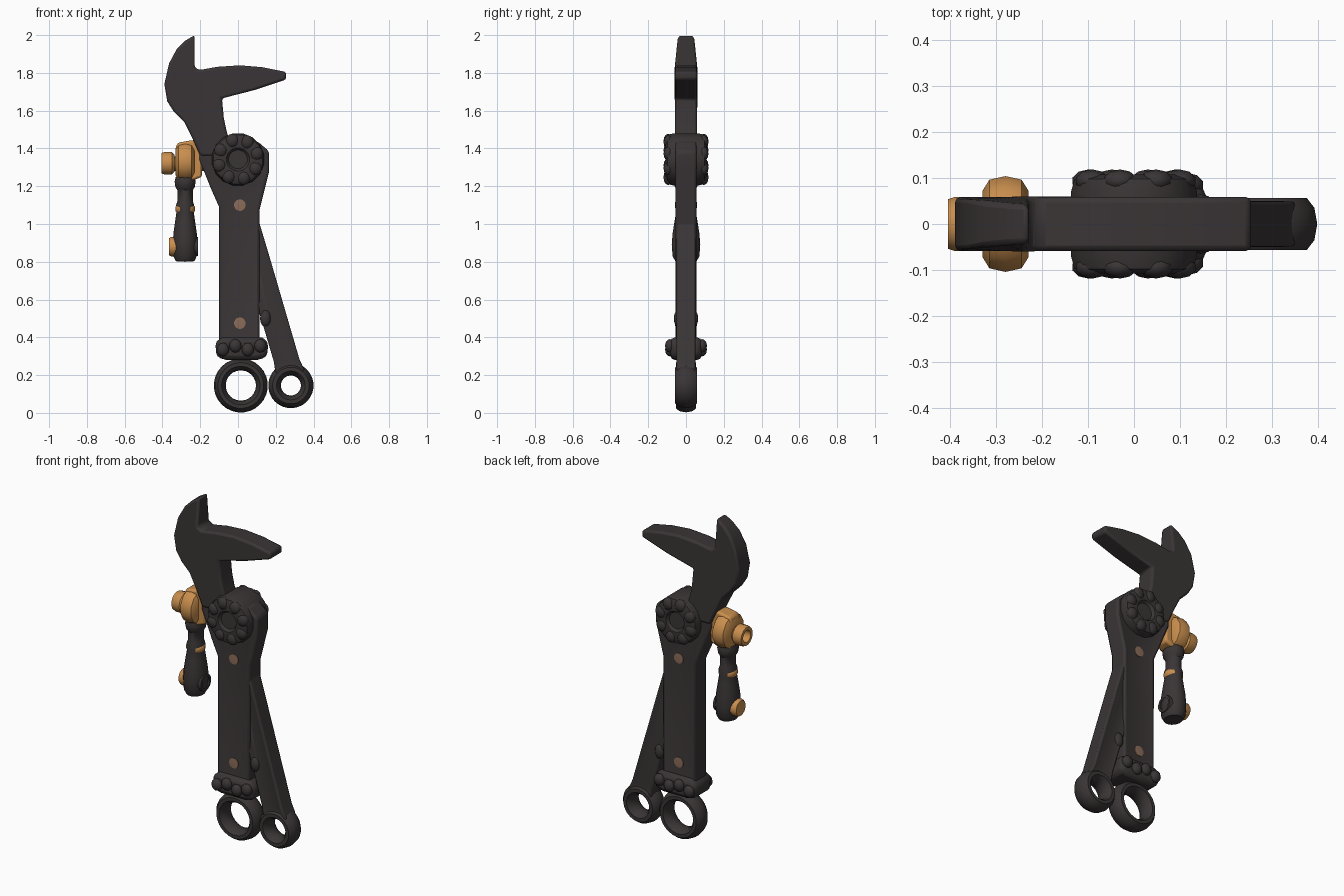
import bpy, bmesh
from math import sin, cos, pi, radians

cube = bpy.data.objects.get("Cube")
if cube:
    bpy.data.objects.remove(cube, do_unlink=True)


def material(name, rgb):
    m = bpy.data.materials.new(name)
    m.use_nodes = True
    m.diffuse_color = (*rgb, 1)
    bsdf = m.node_tree.nodes["Principled BSDF"]
    bsdf.inputs["Base Color"].default_value = (*rgb, 1)
    bsdf.inputs["Roughness"].default_value = 0.7
    return m


IRON = material("dark iron", (0.042, 0.035, 0.036))
BRASS = material("orange brass", (0.58, 0.27, 0.075))
RIVET = material("dull copper", (0.26, 0.15, 0.10))


def finish(name, bm, mat, bevel=0, angle=35):
    bmesh.ops.recalc_face_normals(bm, faces=bm.faces[:])
    mesh = bpy.data.meshes.new(name)
    bm.to_mesh(mesh)
    bm.free()
    mesh.materials.append(mat)
    ob = bpy.data.objects.new(name, mesh)
    bpy.context.collection.objects.link(ob)
    if bevel:
        mod = ob.modifiers.new("soft edges", "BEVEL")
        mod.width, mod.segments, mod.limit_method = bevel, 2, "ANGLE"
        mod.angle_limit = radians(40)
    bpy.ops.object.select_all(action="DESELECT")
    ob.select_set(True)
    bpy.context.view_layer.objects.active = ob
    bpy.ops.object.shade_smooth_by_angle(angle=radians(angle))
    return ob


def plate(name, outline, half, mat, bevel=0.015, panel=0, taper=None):
    """Front outline in x, z pushed through y, with an optional sunken panel."""
    bm = bmesh.new()
    front = [bm.verts.new((x, -half, z)) for x, z in outline]
    back = [bm.verts.new((x, half, z)) for x, z in outline]
    sides = [bm.faces.new(front), bm.faces.new(back[::-1])]
    for i in range(len(outline)):
        j = (i + 1) % len(outline)
        bm.faces.new((front[j], front[i], back[i], back[j]))
    if taper:
        for v in bm.verts:
            v.co.y *= taper(v.co)
    bmesh.ops.recalc_face_normals(bm, faces=bm.faces[:])
    if panel:
        bmesh.ops.inset_individual(bm, faces=sides, thickness=panel, depth=-0.008)
    return finish(name, bm, mat, bevel)


def lathe(name, profile, centre, axis, mat, n=20, closed=False, squash=1):
    """Turn (radius, height) points around an axis."""
    place = {"x": lambda a, b, h: (h, a, b), "y": lambda a, b, h: (a, h, b),
             "z": lambda a, b, h: (a, b * squash, h)}[axis]
    bm = bmesh.new()
    rings = []
    for k in range(n):
        t = 2 * pi * (k + 0.5) / n
        rings.append([bm.verts.new([c + d for c, d in zip(
            centre, place(r * cos(t), r * sin(t), h))]) for r, h in profile])
    steps = len(profile) - (0 if closed else 1)
    for k in range(n):
        a, b = rings[k], rings[(k + 1) % n]
        for i in range(steps):
            j = (i + 1) % len(profile)
            bm.faces.new((a[i], a[j], b[j], b[i]))
    bmesh.ops.remove_doubles(bm, verts=bm.verts[:], dist=1e-5)
    return finish(name, bm, mat)


def eye(name, x, z, inner, outer, half):
    """Rounded hanging ring, open along y."""
    mid, wid = (inner + outer) / 2, (outer - inner) / 2
    section = [(mid + wid * cos(t), half * sin(t))
               for t in (2 * pi * i / 10 for i in range(10))]
    lathe(name, section, (x, 0, z), "y", IRON, 28, closed=True)


def lumps(name, spots, size):
    bm = bmesh.new()
    for spot in spots:
        made = bmesh.ops.create_uvsphere(bm, u_segments=10, v_segments=6, radius=1)
        for v in made["verts"]:
            v.co = [p + s * c for p, s, c in zip(spot, size, v.co)]
    finish(name, bm, IRON, angle=60)


# Hooked jaw with tapering spike and beak
plate("jaw", [(-.23, 2), (-.28, 1.97), (-.325, 1.925), (-.365, 1.85), (-.39, 1.74),
              (-.375, 1.65), (-.34, 1.595), (-.285, 1.54), (-.24, 1.45), (-.2, 1.36),
              (-.02, 1.36), (-.06, 1.49), (-.075, 1.56), (-.085, 1.665), (.09, 1.71),
              (.255, 1.765), (.255, 1.805), (.13, 1.83), (.01, 1.84), (-.11, 1.832),
              (-.205, 1.815), (-.23, 1.83)],
      0.059, IRON, 0.012, taper=lambda p: 1 - max(0, p.z - 1.84) * 1.8)

# Main handle, flaring into the pivot housing
plate("main_handle", [(-.1, .33), (-.1, 1.09), (-.14, 1.18), (-.205, 1.34), (-.205, 1.4),
                      (-.1, 1.44), (.1, 1.44), (.165, 1.385), (.165, 1.28), (.115, 1.08),
                      (.115, .33)], 0.06, IRON, 0.016, panel=0.03)

# Second lever, slanting out from behind the main handle
plate("lever", [(.0, 1.28), (.1, 1.05), (.16, .85), (.325, .285), (.355, .22),
                (.2, .2), (.19, .27), (.14, .44), (.03, .8)],
      0.053, IRON, 0.014, panel=0.035)
lumps("lever_studs", [(.145, s * .04, .5) for s in (-1, 1)], (.03, .025, .045))

# Hanging rings at the handle ends
eye("main_ring", .015, .145, .08, .143, .057)
eye("lever_ring", .28, .145, .053, .12, .06)

# Collar with knobbly studs
plate("collar", [(-.115, .295), (-.12, .38), (-.08, .4), (.125, .4), (.16, .38), (.155, .295),
                 (.1, .28), (-.06, .28)], 0.083, IRON, 0.025)
lumps("collar_studs", [(-.08 + .066 * i, s * .085, .335 + .02 * (i % 2))
                       for i in range(4) for s in (-1, 1)], (.034, .026, .036))

# Pivot boss with a dished face and a ring of lumps on both sides
half_boss = [(0, -.088), (.05, -.088), (.062, -.105), (.105, -.108), (.132, -.098), (.14, -.07)]
lathe("pivot_boss", half_boss + [(r, -h) for r, h in half_boss[::-1]],
      (0, 0, 1.342), "y", IRON, 16)
lumps("pivot_lumps", [(.103 * cos(k * pi / 4 + .3), s * .094, 1.342 + .103 * sin(k * pi / 4 + .3))
                      for k in range(8) for s in (-1, 1)], (.037, .025, .037))

# Copper rivets on the handle, both sides
for label, z in (("upper", 1.1), ("lower", .475)):
    for side, s in (("front", -1), ("back", 1)):
        lathe(f"{label}_rivet_{side}", [(0, s * .05), (.031, s * .05), (.031, s * .056),
              (0, s * .058)], (.01, 0, z), "y", RIVET, 12)

# Brass adjusting wheel with axle and hollow end cap
lathe("adjusting_wheel", [(0, -.05), (.075, -.05), (.1, -.035), (.108, 0), (.1, .035),
                          (.075, .05), (0, .05)], (-.28, 0, 1.33), "x", BRASS, 12)
lathe("wheel_axle", [(0, -.08), (.04, -.08), (.04, .1), (0, .1)], (-.28, 0, 1.32), "x", BRASS, 12)
lathe("axle_cap", [(0, .02), (.034, .02), (.036, -.035), (.055, -.035), (.06, -.02),
                   (.06, .02), (.045, .035), (0, .035)], (-.37, 0, 1.322), "x", BRASS, 16)
plate("wheel_bracket", [(-.33, 1.4), (-.32, 1.43), (-.235, 1.445), (-.19, 1.4), (-.19, 1.25),
                        (-.24, 1.23), (-.32, 1.23)], 0.045, BRASS, 0.012)

# Hanging grip below the wheel
lathe("grip", [(0, 1.25), (.05, 1.25), (.057, 1.225), (.052, 1.195), (.042, 1.18),
               (.042, 1.12), (.049, 1.1), (.047, 1.06), (.053, 1.02), (.063, .95),
               (.067, .89), (.063, .83), (.05, .803), (0, .8)],
      (-.28, 0, 0), "z", IRON, 16, squash=1.15)
lathe("grip_band", [(0, 1.1), (.046, 1.1), (.053, 1.09), (.053, 1.07), (.046, 1.06),
                    (0, 1.06)], (-.28, 0, 0), "z", BRASS, 16)
lathe("grip_button", [(0, -.022), (.045, -.022), (.051, -.012), (.051, .04), (0, .04)],
      (-.343, 0, .88), "x", BRASS, 14)
lathe("grip_socket", [(.032, -.03), (.055, -.03), (.05, .012), (.036, .012)],
      (-.225, 0, .88), "x", IRON, 14, closed=True)
